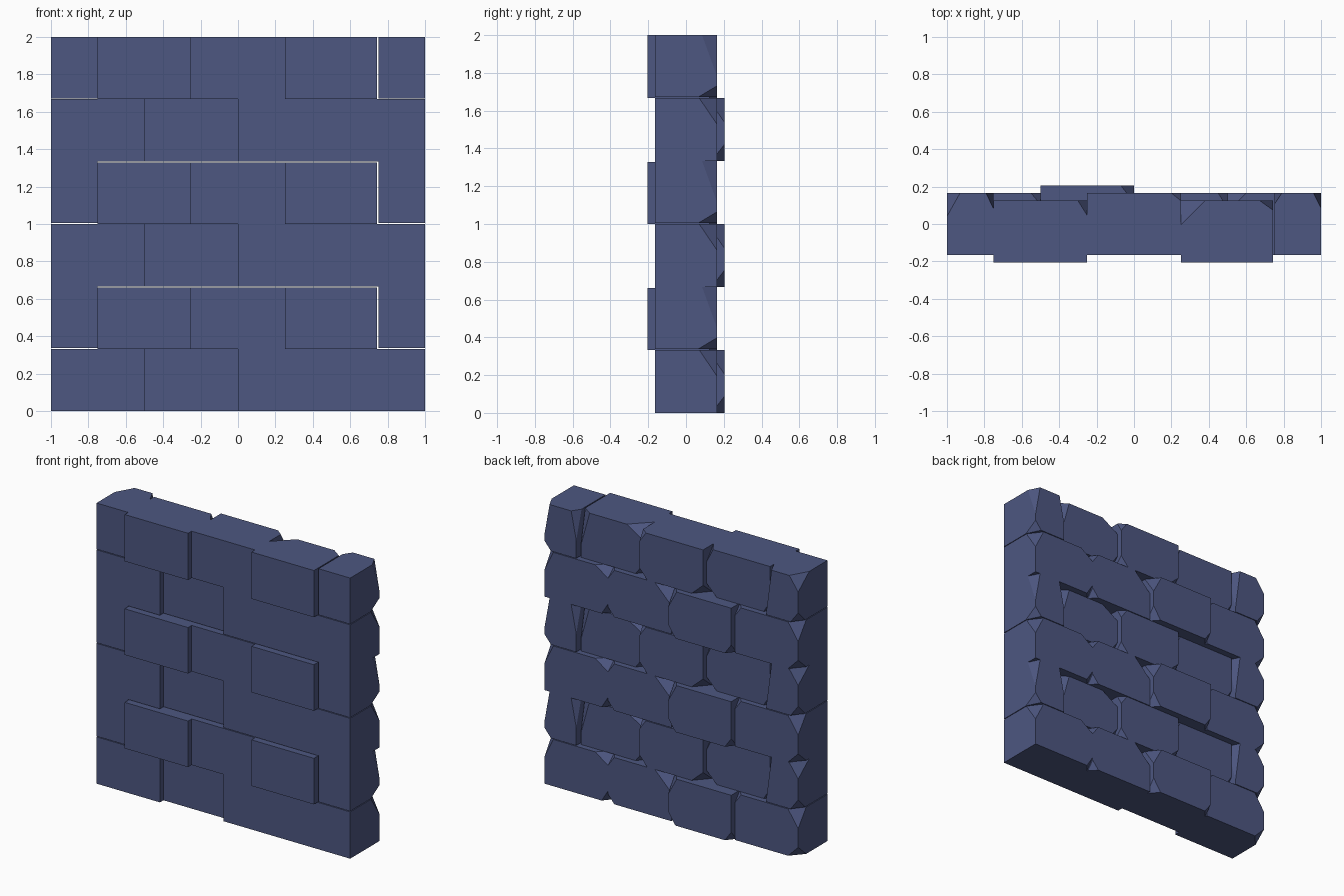
import bpy, bmesh
from mathutils import Vector

if "Cube" in bpy.data.objects:
    bpy.data.objects.remove(bpy.data.objects["Cube"])

# One shared stone colour
stone = bpy.data.materials.new("blue_stone")
stone.diffuse_color = (0.075, 0.095, 0.22, 1)
stone.use_nodes = True
stone.node_tree.nodes["Principled BSDF"].inputs["Base Color"].default_value = stone.diffuse_color

THICK, SHIFT, ROW = 0.165, 0.04, 1 / 3


def brick(name, x0, x1, z0, z1, shift, chips):
    """Box brick with broken corners on its back face.
    chip = (side x, side z, reach along x, y, z)"""
    bm = bmesh.new()
    bmesh.ops.create_cube(bm, size=1)
    mid = Vector(((x0 + x1) / 2, shift, (z0 + z1) / 2))
    size = Vector((x1 - x0, 2 * THICK, z1 - z0))
    for v in bm.verts:
        v.co = mid + v.co * size
    for sx, sz, dx, dy, dz in chips:
        corner = mid + Vector((sx * size.x, size.y, sz * size.z)) / 2
        normal = Vector((sx / dx, 1 / dy, sz / dz)).normalized()
        cut = bmesh.ops.bisect_plane(
            bm, geom=bm.verts[:] + bm.edges[:] + bm.faces[:], dist=1e-5,
            plane_co=corner - Vector((sx * dx, 0, 0)), plane_no=normal,
            clear_outer=True)["geom_cut"]
        edges = [e for e in cut if isinstance(e, bmesh.types.BMEdge)]
        bmesh.ops.holes_fill(bm, edges=edges, sides=0)
    bmesh.ops.recalc_face_normals(bm, faces=bm.faces[:])
    mesh = bpy.data.meshes.new(name)
    bm.to_mesh(mesh)
    bm.free()
    mesh.materials.append(stone)
    bpy.context.collection.objects.link(bpy.data.objects.new(name, mesh))


# Courses: x range, depth shift, chipped back corners
full_course = [
    (-1, -0.5, 0, [(-1, 1, .08, .09, .12), (-1, -1, .08, .09, .08),
                   (1, 1, .05, .06, .07)]),
    (-0.5, 0, SHIFT, [(1, 1, .07, .09, .13), (1, -1, .06, .07, .09),
                      (-1, -1, .05, .06, .07)]),
    (0, 0.5, 0, [(-1, 1, .13, .10, .13), (1, 1, .05, .08, .07),
                 (1, -1, .05, .05, .06)]),
    (0.5, 1, 0, [(1, 1, .07, .095, .14), (-1, 1, .10, .10, .07),
                 (-1, -1, .05, .06, .08)]),
]
half_course = [
    (-1, -0.75, 0, [(-1, 1, .07, .125, .10), (1, 1, .04, .085, .30),
                    (-1, -1, .06, .08, .08)]),
    (-0.75, -0.25, -SHIFT, [(1, 1, .05, .08, .10), (1, -1, .08, .08, .08),
                            (-1, -1, .05, .06, .08)]),
    (-0.25, 0.25, 0, [(1, 1, .05, .04, .07), (-1, -1, .09, .10, .08),
                      (1, -1, .06, .07, .07)]),
    (0.25, 0.742, -SHIFT, [(-1, 1, .13, .13, .08), (1, 1, .07, .05, .25),
                           (-1, -1, .06, .07, .08)]),
    (0.75, 1, 0, [(1, 1, .04, .08, .22), (1, -1, .05, .10, .06),
                  (-1, 1, .04, .06, .20)]),
]

# Six alternating courses, with hairline joints in the half courses
for row in range(6):
    z = row * ROW
    half = row % 2 == 1
    for i, (x0, x1, shift, chips) in enumerate(half_course if half else full_course):
        z0, z1 = z, z + ROW
        if half and i in (0, 4):
            z0 += 0.005
        elif half and row < 5:
            z1 -= 0.005
        brick(f"brick_row{row + 1}_{i + 1}", x0, x1, z0, z1, shift, chips)
